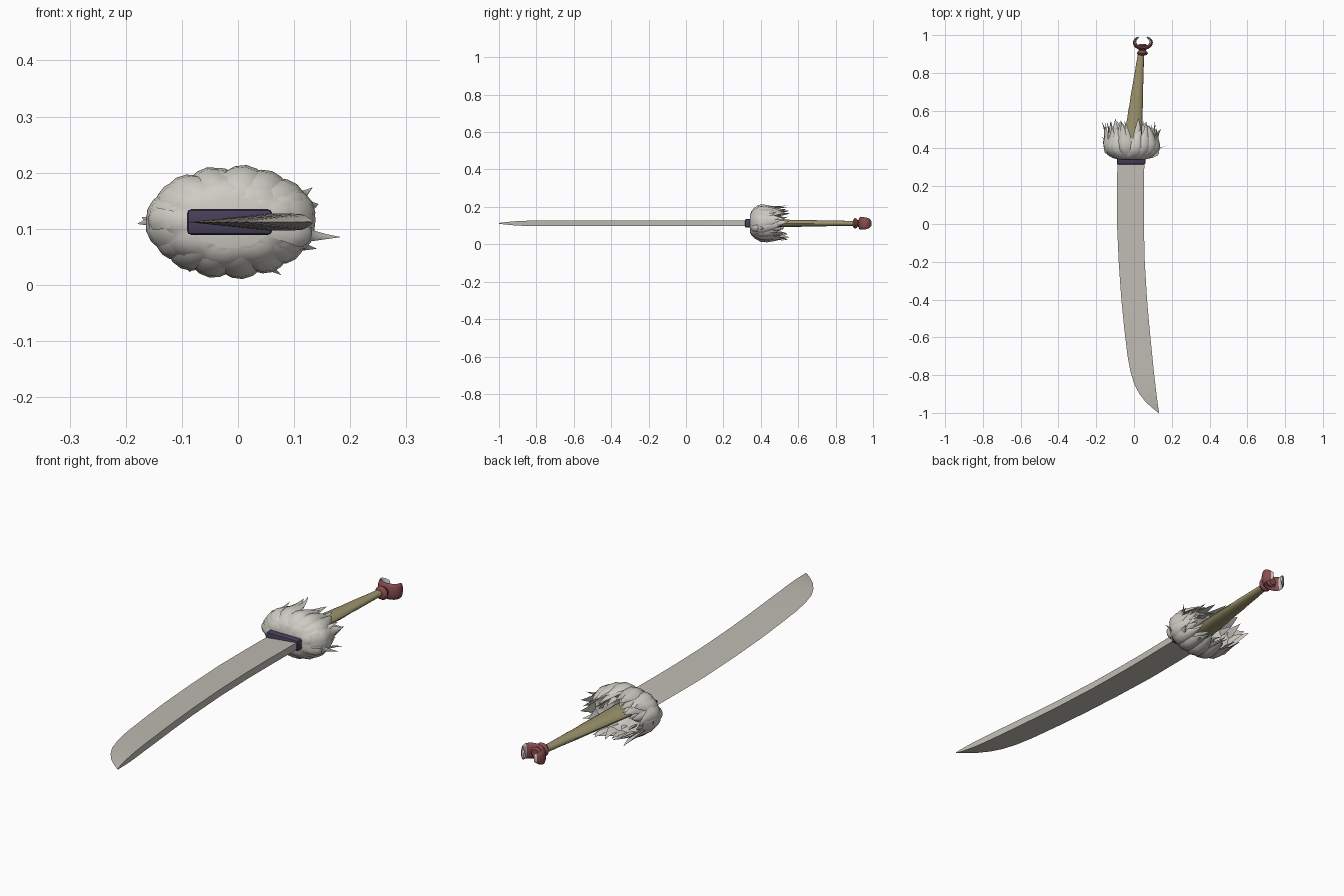
import bpy, bmesh, random
from math import sin, cos, pi, radians
from mathutils import Vector

random.seed(11)
if "Cube" in bpy.data.objects:
    bpy.data.objects.remove(bpy.data.objects["Cube"], do_unlink=True)

MID = 0.112  # height of the centre line


def material(name, r, g, b):
    m = bpy.data.materials.new(name)
    m.diffuse_color = (r, g, b, 1)
    m.use_nodes = True
    node = m.node_tree.nodes["Principled BSDF"]
    node.inputs["Base Color"].default_value = (r, g, b, 1)
    node.inputs["Roughness"].default_value = 0.7
    return m


steel = material("pale steel", 0.52, 0.50, 0.45)
fur = material("off-white fur", 0.62, 0.60, 0.55)
horn = material("olive horn", 0.33, 0.29, 0.15)
red = material("dull red", 0.25, 0.075, 0.08)
purple = material("dark purple", 0.06, 0.05, 0.10)


def loft(bm, rings):
    """Skin a row of closed rings and cap both ends."""
    rows = [[bm.verts.new(p) for p in ring] for ring in rings]
    n = len(rows[0])
    for a, b in zip(rows, rows[1:]):
        for i in range(n):
            j = (i + 1) % n
            bm.faces.new((a[i], a[j], b[j], b[i]))
    bm.faces.new(rows[0])
    bm.faces.new(rows[-1][::-1])


def finish(bm, name, mats, angle=40):
    bmesh.ops.recalc_face_normals(bm, faces=bm.faces)
    mesh = bpy.data.meshes.new(name)
    bm.to_mesh(mesh)
    bm.free()
    for m in mats:
        mesh.materials.append(m)
    ob = bpy.data.objects.new(name, mesh)
    bpy.context.collection.objects.link(ob)
    bpy.ops.object.select_all(action="DESELECT")
    ob.select_set(True)
    bpy.context.view_layer.objects.active = ob
    bpy.ops.object.shade_smooth_by_angle(angle=radians(angle))
    return ob


def oval(x, y, z, rx, rz, n=14, bump=0.0):
    """Ring across the length of the weapon."""
    ring = []
    for i in range(n):
        a = 2 * pi * i / n
        k = 1 + random.uniform(-bump, bump)
        ring.append((x + rx * k * cos(a), y, z + rz * k * sin(a)))
    return ring


# Blade: wedge section, sharp on -x, thick spine on +x
blade_rows = [  # y, cutting edge x, spine x, half thickness
    (0.34, -0.088, 0.055, 0.015), (0.15, -0.09, 0.052, 0.015),
    (0.0, -0.09, 0.052, 0.015), (-0.2, -0.081, 0.057, 0.015),
    (-0.4, -0.067, 0.069, 0.015), (-0.55, -0.052, 0.082, 0.015),
    (-0.7, -0.034, 0.097, 0.015), (-0.78, -0.019, 0.105, 0.0145),
    (-0.85, 0.002, 0.113, 0.014), (-0.9, 0.029, 0.119, 0.012),
    (-0.94, 0.06, 0.124, 0.009), (-0.97, 0.092, 0.128, 0.006),
    (-1.0, 0.13, 0.133, 0.002)]
bm = bmesh.new()
loft(bm, [[(e, y, MID), (s, y, MID + h), (s, y, MID - h)] for y, e, s, h in blade_rows])
finish(bm, "blade", [steel], 25)

# Collar: bevelled block between blade and fur
bm = bmesh.new()
bmesh.ops.create_cube(bm, size=1)
for v in bm.verts:
    v.co = Vector((-0.015 + v.co.x * 0.152, 0.345 + v.co.y * 0.06, MID + v.co.z * 0.046))
bmesh.ops.bevel(bm, geom=bm.edges[:], offset=0.008, segments=2, affect="EDGES", profile=0.5)
finish(bm, "collar", [purple])

# Handle: tapering horn with a slightly uneven surface
bm = bmesh.new()
rings = []
for i in range(17):
    t = i / 16
    left, right = -0.07 + 0.092 * t, 0.04 + 0.014 * t
    rings.append(oval((left + right) / 2, 0.36 + 0.55 * t, MID, (right - left) / 2,
                      0.023 - 0.010 * t, 14, 0.03))
loft(bm, rings)
finish(bm, "handle", [horn])

# Fur core: lumpy cup
CX, RX, RZ = -0.012, 0.145, 0.092
bm = bmesh.new()
rings = []
for y, k in ((0.342, 0.5), (0.35, 0.7), (0.37, 0.86), (0.40, 0.94), (0.43, 0.93),
             (0.46, 0.86), (0.45, 0.6), (0.42, 0.4)):
    ring = []
    for i in range(54):
        a = 2 * pi * i / 54
        r = k * (0.95 + 0.07 * abs(sin(4.5 * a)))
        ring.append((CX + RX * r * cos(a), y, MID + RZ * r * sin(a)))
    rings.append(ring)
loft(bm, rings)
finish(bm, "fur_core", [fur], 60)


def tuft(bm, angle, scale, width, flare, sweep, length):
    """One pointed lock that bulges out of the collar and curls at the tip."""
    path = ((0.0, 0.50, 0.5), (0.12, 0.80, 0.8), (0.28, 0.98, 1.0), (0.45, 1.02, 1.0),
            (0.62, 0.99, 0.8), (0.78, 0.98 + flare * 0.25, 0.5),
            (0.90, 0.98 + flare * 0.6, 0.25), (1.0, 0.98 + flare, 0.02))
    rings = []
    for t, rho, w in path:
        a = angle + sweep * t ** 3
        out = Vector((cos(a) * RX, 0, sin(a) * RZ))
        side = Vector((-sin(a) * RX, 0, cos(a) * RZ)).normalized()
        normal = Vector((cos(a) * RZ, 0, sin(a) * RX)).normalized()
        centre = Vector((CX, 0.342 + length * t, MID)) + out * rho * scale
        ring = []
        for u, v in ((-1, 0), (-0.55, 0.3), (0, 0.42), (0.55, 0.3), (1, 0), (0, -0.1)):
            p = centre + side * u * w * width + normal * v * w * width
            p.z = max(p.z, 0.0)
            ring.append(p)
        rings.append(ring)
    loft(bm, rings)


# Fur locks: outer row, middle row and short inner row
bm = bmesh.new()
for count, scale, width, length, spread in ((17, 0.94, 0.031, 0.185, 0.22),
                                            (15, 0.82, 0.026, 0.205, 0.15),
                                            (11, 0.60, 0.022, 0.170, 0.10)):
    for i in range(count):
        a = 2 * pi * (i + 0.5 * (count % 3) + random.uniform(-0.2, 0.2)) / count
        tuft(bm, a, scale, width * random.uniform(0.85, 1.2),
             random.uniform(-0.12, spread), random.uniform(-0.3, 0.3),
             length * random.uniform(0.85, 1.1))
# A few stray locks curling out at the sides
for deg, flare, length in ((-18, 0.46, 0.075), (28, 0.28, 0.14), (-32, 0.25, 0.16),
                           (176, 0.23, 0.13), (-65, 0.27, 0.18), (98, 0.16, 0.20)):
    tuft(bm, radians(deg), 0.95, 0.02, flare, 0.1, length)
finish(bm, "fur_locks", [fur], 55)

# Pommel neck: ringed collar at the end of the handle
bm = bmesh.new()
loft(bm, [oval(0.044, y, MID, r, r, 18) for y, r in (
    (0.893, 0.016), (0.896, 0.024), (0.904, 0.029), (0.912, 0.025), (0.918, 0.018),
    (0.925, 0.020), (0.945, 0.026), (0.952, 0.018))])
finish(bm, "pommel_neck", [red])

# Pommel claw: two broad prongs curving inward, pale inside and at the tips
bm = bmesh.new()
rings = []
for i in range(21):
    t = i / 10 - 1
    a = -pi / 2 + t * radians(150)
    d = Vector((cos(a), sin(a), 0))
    c = Vector((0.047, 0.962, MID)) + Vector((d.x * 0.044, d.y * 0.031, 0))
    half = 0.034 * (1 - 0.55 * abs(t) ** 4)
    thick = 0.010 * (1 - 0.6 * abs(t) ** 3)
    rings.append([c + d * thick * cos(b) + Vector((0, 0, half * sin(b)))
                  for b in [2 * pi * k / 12 for k in range(12)]])
loft(bm, rings)
bmesh.ops.recalc_face_normals(bm, faces=bm.faces)
for f in bm.faces:
    c = f.calc_center_median()
    inward = f.normal.x * (c.x - 0.047) + f.normal.y * (c.y - 0.962) < 0
    f.material_index = 1 if c.y > 0.985 or (inward and c.y > 0.955) else 0
finish(bm, "pommel_claw", [red, fur])
